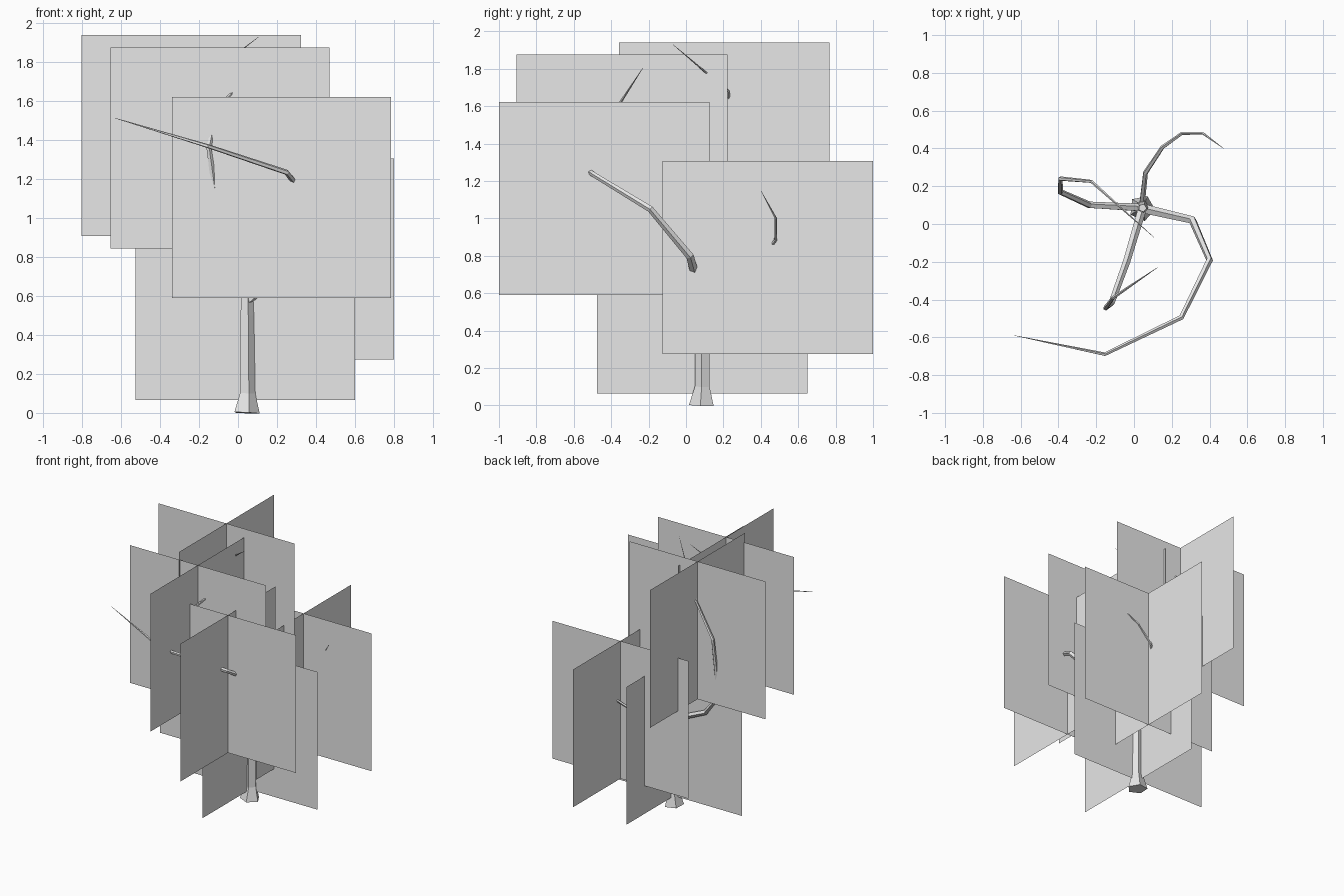
import bpy, bmesh, math
from mathutils import Vector

if "Cube" in bpy.data.objects:
    bpy.data.objects.remove(bpy.data.objects["Cube"])

grey = bpy.data.materials.new("plain grey")
grey.diffuse_color = (0.8, 0.8, 0.8, 1)
grey.use_nodes = True
grey.node_tree.nodes["Principled BSDF"].inputs["Base Color"].default_value = grey.diffuse_color


def finish(bm, name):
    bmesh.ops.recalc_face_normals(bm, faces=bm.faces)
    mesh = bpy.data.meshes.new(name)
    bm.to_mesh(mesh)
    bm.free()
    mesh.materials.append(grey)
    ob = bpy.data.objects.new(name, mesh)
    bpy.context.collection.objects.link(ob)
    return ob


def tube(name, points, radii, turn=0.0, sides=5):
    """Flat-sided tapering tube along a path."""
    pts = [Vector(p) for p in points]
    bm = bmesh.new()
    rings = []
    old = None
    for i, p in enumerate(pts):
        before = (p - pts[i - 1]).normalized() if i else Vector()
        after = (pts[i + 1] - p).normalized() if i < len(pts) - 1 else Vector()
        t = (before + after).normalized()
        if old is None:
            u = Vector((1, 0, 0)) if abs(t.x) < 0.7 else Vector((0, 1, 0))
        else:
            u = old.rotation_difference(t) @ u
        u = (u - t * u.dot(t)).normalized()
        v = t.cross(u)
        old = t
        ring = []
        for k in range(sides):
            a = turn + 2 * math.pi * k / sides
            ring.append(bm.verts.new(p + radii[i] * (math.cos(a) * u + math.sin(a) * v)))
        rings.append(ring)
    for a, b in zip(rings, rings[1:]):
        for k in range(sides):
            n = (k + 1) % sides
            bm.faces.new((a[k], a[n], b[n], b[k]))
    bm.faces.new(rings[0][::-1])
    bm.faces.new(rings[-1])
    return finish(bm, name)


def foliage(name, x, y, z, w=0.563, h=0.516):
    """Two upright crossing cards."""
    bm = bmesh.new()
    for dx, dy in ((w, 0), (0, w)):
        bm.faces.new([bm.verts.new((x + s * dx, y + s * dy, z + t * h))
                      for s, t in ((-1, -1), (1, -1), (1, 1), (-1, 1))])
    return finish(bm, name)


# Trunk with flared foot
tube("trunk", [(0.042, 0.084, 0), (0.047, 0.088, 0.1), (0.045, 0.088, 0.5), (0.045, 0.085, 0.8)],
     [0.07, 0.042, 0.037, 0.022], turn=math.radians(-6))

# Branches curling up from the trunk
branches = {
    "front_right_branch": (
        [(0.05, 0.08, 0.58), (0.31, 0.02, 0.80), (0.40, -0.19, 1.05),
         (0.25, -0.495, 1.235), (-0.155, -0.69, 1.37), (-0.635, -0.59, 1.515)], 0.026),
    "back_branch": (
        [(0.04, 0.09, 0.5), (0.06, 0.27, 0.67), (0.15, 0.405, 0.79),
         (0.255, 0.48, 0.885), (0.365, 0.48, 1.0), (0.475, 0.40, 1.15)], 0.016),
    "left_branch": (
        [(0.05, 0.085, 0.64), (-0.235, 0.10, 0.77), (-0.39, 0.17, 0.95),
         (-0.39, 0.24, 1.41), (-0.225, 0.225, 1.68), (0.105, -0.07, 1.93)], 0.022),
    "front_branch": (
        [(0.04, 0.07, 0.7), (-0.04, -0.20, 0.92), (-0.12, -0.42, 1.14),
         (-0.15, -0.445, 1.36), (-0.11, -0.39, 1.56), (0.125, -0.23, 1.805)], 0.024),
}
taper = (1, 0.85, 0.7, 0.55, 0.4, 0.04)
for name, (path, r) in branches.items():
    tube(name, path, [r * t for t in taper])

# Foliage cards around the branches
centres = [(-0.24, 0.205, 1.425), (-0.093, -0.342, 1.36), (0.223, -0.437, 1.107),
           (0.238, 0.437, 0.79), (0.037, 0.087, 0.581)]
for i, c in enumerate(centres):
    foliage("foliage_cards_%d" % (i + 1), *c)
